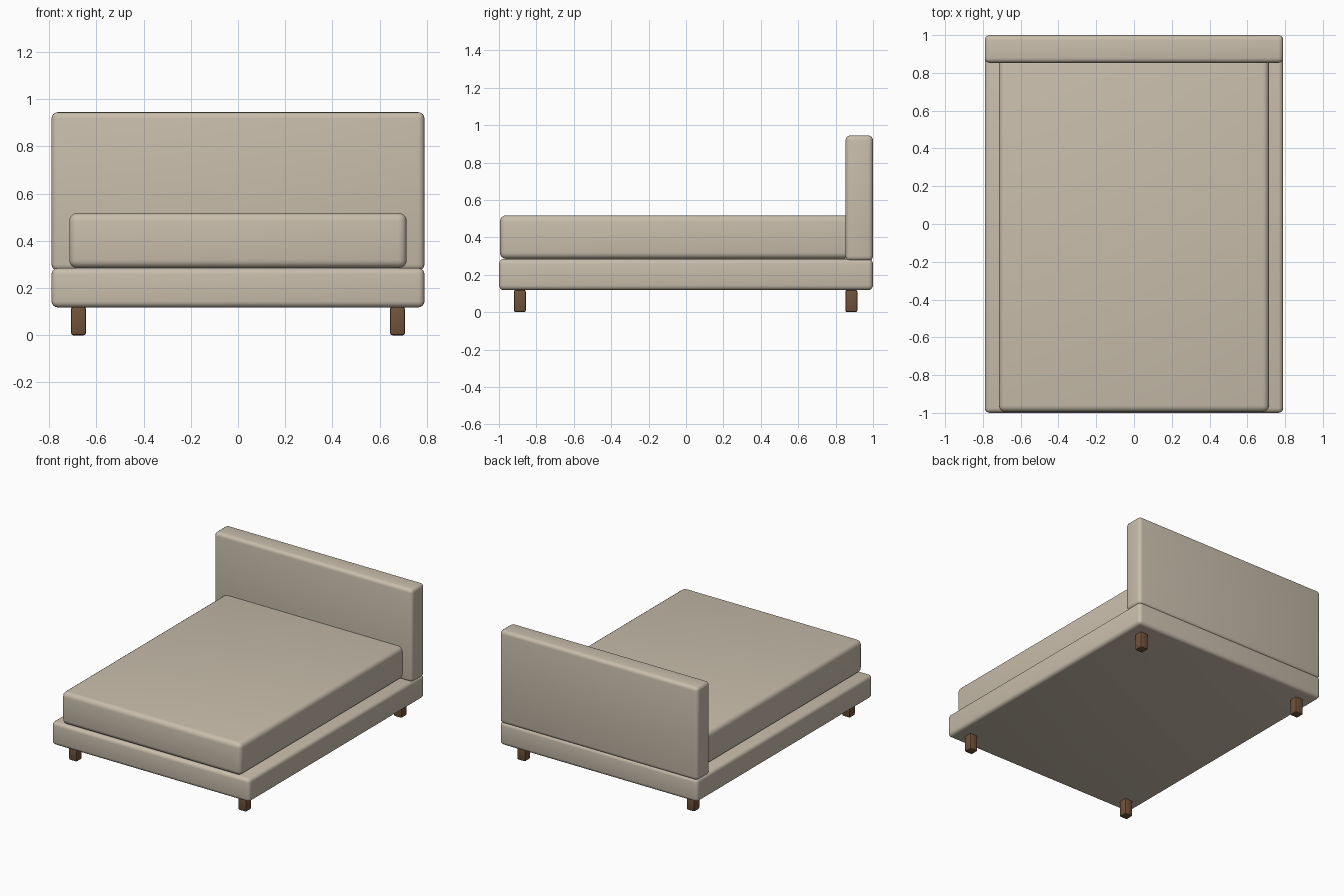
import bpy
import math

if "Cube" in bpy.data.objects:
    bpy.data.objects.remove(bpy.data.objects["Cube"], do_unlink=True)


def make_material(name, rgb):
    mat = bpy.data.materials.new(name)
    mat.use_nodes = True
    color = (*rgb, 1.0)
    mat.diffuse_color = color
    mat.node_tree.nodes["Principled BSDF"].inputs["Base Color"].default_value = color
    return mat


def rounded_box(name, low, high, radius, segments, mat):
    """Box between two corners with rounded edges."""
    centre = [(a + b) / 2 for a, b in zip(low, high)]
    bpy.ops.mesh.primitive_cube_add(size=1, location=centre)
    obj = bpy.context.object
    obj.name = name
    obj.scale = [b - a for a, b in zip(low, high)]
    bpy.ops.object.transform_apply(location=False, rotation=False, scale=True)
    bevel = obj.modifiers.new("rounded_edges", "BEVEL")
    bevel.width = radius
    bevel.segments = segments
    bpy.ops.object.modifier_apply(modifier=bevel.name)
    bpy.ops.object.shade_smooth_by_angle(angle=math.radians(35))
    obj.data.materials.append(mat)
    return obj


fabric = make_material("beige fabric", (0.58, 0.51, 0.41))
wood = make_material("brown wood", (0.16, 0.085, 0.042))

# Upholstered base, mattress and headboard
rounded_box("bed_base", (-0.79, -1, 0.118), (0.79, 1, 0.285), 0.026, 4, fabric)
rounded_box("mattress", (-0.715, -0.995, 0.285), (0.715, 0.88, 0.518), 0.034, 4, fabric)
rounded_box("headboard", (-0.79, 0.853, 0.274), (0.79, 1, 0.945), 0.026, 4, fabric)

# Four short legs
for side, x in (("left", 0.676), ("right", -0.676)):
    for end, y in (("front", -0.888), ("back", 0.884)):
        rounded_box(f"{end}_{side}_leg", (x - 0.032, y - 0.032, 0),
                    (x + 0.032, y + 0.032, 0.12), 0.01, 2, wood)
